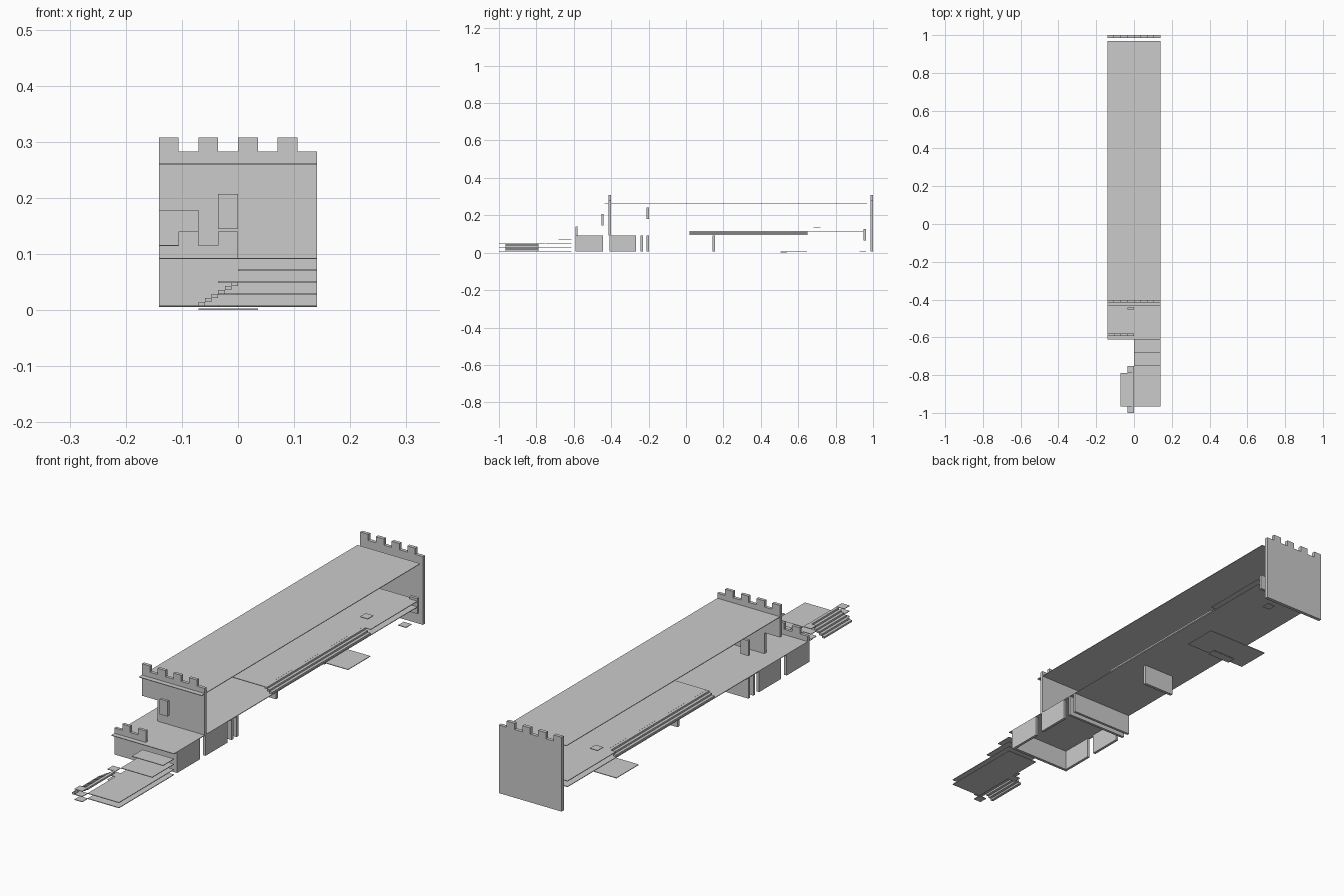
import bpy, bmesh

if "Cube" in bpy.data.objects:
    bpy.data.objects.remove(bpy.data.objects["Cube"])

W = 0.141            # half width of the building
U = W / 4            # module size
T = 0.0025           # plate thickness


def prism(name, profile, y0, y1):
    """Extrude an x-z outline from y0 to y1."""
    bm = bmesh.new()
    face = bm.faces.new([bm.verts.new((x, y0, z)) for x, z in profile])
    new = bmesh.ops.extrude_face_region(bm, geom=[face])["geom"]
    verts = [g for g in new if isinstance(g, bmesh.types.BMVert)]
    bmesh.ops.translate(bm, verts=verts, vec=(0, y1 - y0, 0))
    bmesh.ops.recalc_face_normals(bm, faces=bm.faces)
    mesh = bpy.data.meshes.new(name)
    bm.to_mesh(mesh)
    bm.free()
    ob = bpy.data.objects.new(name, mesh)
    bpy.context.collection.objects.link(ob)
    return ob


def box(name, x0, x1, y0, y1, z0, z1):
    return prism(name, [(x0, z0), (x1, z0), (x1, z1), (x0, z1)], y0, y1)


def plate(name, x0, x1, y0, y1, z):
    return box(name, x0, x1, y0, y1, z - T / 2, z + T / 2)


def merlons(x_right, x_left, low, high, up_first):
    """Crenellated top edge, listed from right to left."""
    pts, x, up = [], x_right, up_first
    while x > x_left + 0.001:
        z = high if up else low
        pts += [(x, z), (x - U, z)]
        x, up = x - U, not up
    return pts


# Main horizontal slabs
plate("roof", -W, W, -0.435, 0.968, 0.261)
plate("main_floor", -W, W, -0.612, 0.962, 0.092)

# Crenellated end walls
prism("back_wall", [(-W, 0.006), (W, 0.006)] + merlons(W, -W, 0.283, 0.308, False),
      0.986, 1.0)
prism("front_upper_wall",
      [(-W, 0.178), (-2 * U, 0.178), (-2 * U, 0.0925), (W, 0.0925)]
      + merlons(W, -W, 0.283, 0.308, False), -0.415, -0.402)
prism("front_lower_wall",
      [(-W, 0.007), (W, 0.007), (W, 0.0925), (0, 0.0925)]
      + merlons(0, -W, 0.115, 0.140, True), -0.592, -0.580)

# Hanging panels on the upper level
box("front_panel", -U, 0, -0.452, -0.441, 0.145, 0.207)
box("inner_panel", -W, -3 * U, -0.210, -0.199, 0.180, 0.242)
box("rear_panel", 3 * U, W, 0.950, 0.962, 0.064, 0.126)

# Lower level side walls and cross walls
for side, s in (("left", -1), ("right", 1)):
    xa, xb = sorted((s * W, s * (W - 0.011)))
    box(side + "_front_side_wall", xa, xb, -0.586, -0.445, 0.007, 0.0925)
    box(side + "_rear_side_wall", xa, xb, -0.410, -0.268, 0.007, 0.0925)
box("cross_wall_a", -W, W, -0.242, -0.231, 0.007, 0.0925)
box("cross_wall_b", -W, W, -0.210, -0.199, 0.007, 0.0925)
box("middle_support", -2 * U, 2 * U, 0.143, 0.155, 0.007, 0.0925)

# Raised platform with side steps
plate("platform", -3 * U, 3 * U, 0.018, 0.65, 0.115)
plate("rear_platform", -W, W, 0.65, 0.962, 0.115)
tread, rise = U / 3, 0.0071
for s in (-1, 1):
    for i in range(3):
        xa, xb = sorted((s * (3 * U + i * tread), s * (3 * U + (i + 1) * tread)))
        top = 0.116 - i * rise
        box("platform_step", xa, xb, 0.018, 0.65, top - rise, top)
    xa, xb = sorted((s * 2 * U, s * 3 * U))
    plate("raised_tile", xa, xb, 0.682, 0.718, 0.136)

# Ground tiles
plate("ground_plate", -W, W, 0.505, 0.648, 0.0075)
plate("low_tile", -2 * U, U, 0.505, 0.541, T / 2)
plate("rear_ground_tile", 2 * U, 3 * U, 0.928, 0.963, 0.0075)

# Front terrace: stacked plates stepping up to the main floor
for name, y0, z in (("terrace_base", -0.965, 0.0075), ("terrace_floor", -0.965, 0.0285),
                    ("terrace_step_a", -0.752, 0.050), ("terrace_step_b", -0.682, 0.071)):
    plate(name, 0, W, y0, -0.612, z)

# Stacked posts either side of the front stair
for y0 in (-1.0, -0.788):
    for z in (0.0075, 0.0285, 0.050):
        plate("stair_post_plate", -U, 0, y0, y0 + U, z)

# Front stair climbing sideways
for i in range(6):
    x = -2 * U + i * tread
    z = 0.0075 + i * rise
    box("front_stair_step", x, x + tread, -0.965, -0.788, z, z + rise)
